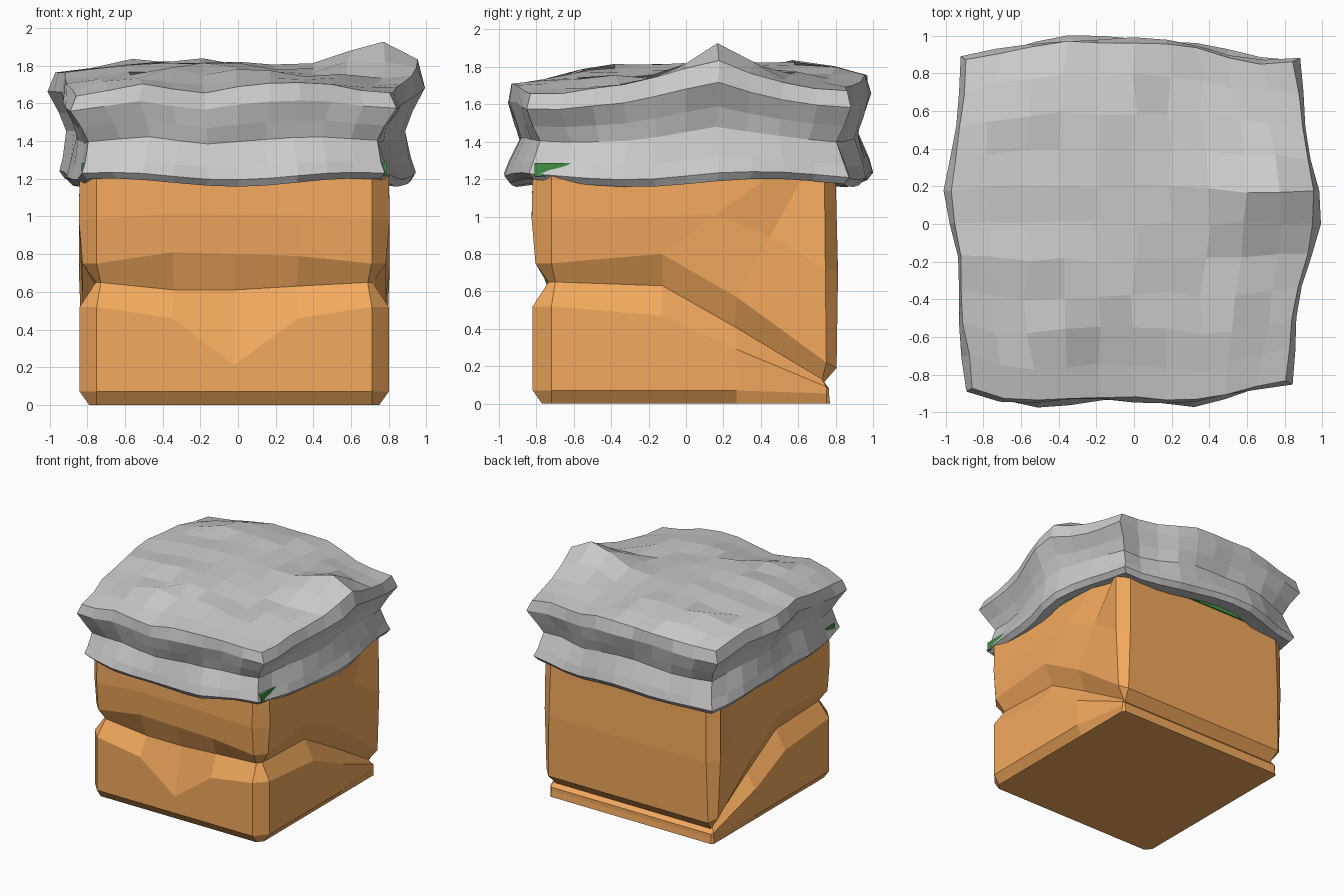
import bpy, bmesh, math, random
from mathutils import Vector

if "Cube" in bpy.data.objects:
    bpy.data.objects.remove(bpy.data.objects["Cube"])
random.seed(4)


def finish(name, bm, color=None):
    bmesh.ops.recalc_face_normals(bm, faces=bm.faces)
    me = bpy.data.meshes.new(name)
    bm.to_mesh(me)
    bm.free()
    ob = bpy.data.objects.new(name, me)
    bpy.context.collection.objects.link(ob)
    if color:
        mat = bpy.data.materials.new(name + "_colour")
        mat.diffuse_color = color
        mat.use_nodes = True
        mat.node_tree.nodes["Principled BSDF"].inputs["Base Color"].default_value = mat.diffuse_color
        me.materials.append(mat)
    return ob


def bridge(bm, a, b):
    n = len(a)
    for i in range(n):
        j = (i + 1) % n
        bm.faces.new((a[i], a[j], b[j], b[i]))


def lerp(table, x):
    for (x0, y0), (x1, y1) in zip(table, table[1:]):
        if x <= x1:
            return y0 + (y1 - y0) * max(0, (x - x0) / (x1 - x0))
    return table[-1][1]


# Earth block: columns around the sides, each crossed by a V-shaped crack
# column = (position, lower lip z, crack z, upper lip z, position at top, top inset)
front = [(-.73, .52, .65, .75, -.73, 0), (-.33, .46, .61, .81, -.33, 0),
         (0, .21, .61, .80, 0, 0), (.34, .46, .63, .79, .34, 0),
         (.73, .52, .65, .75, .73, 0)]
right = [(-.72, .52, .65, .75, -.72, 0), (-.13, .47, .63, .80, .45, 0),
         (.27, .29, .41, .57, .63, .05), (.75, .09, .13, .22, .74, 0)]
back = [(s, .08, .11, .19, s * .97, .02) for s in (-.75, -.25, .3, .75)]
left = [(-s, a, b, c, -t, d) for s, a, b, c, t, d in reversed(right)]
sides = [((0, -1), (1, 0), front), ((1, 0), (0, 1), right),
         ((0, 1), (-1, 0), back), ((-1, 0), (0, -1), left)]
bm = bmesh.new()
rings = [[] for _ in range(7)]
for n, t, cols in sides:
    n, t = Vector(n), Vector(t)
    for s, low, crack, up, top, inset in cols:
        mid = (up + 1.22) / 2
        foot = .055 if low < .1 else 0      # the back foot is set in
        rows = [(s, .05, 0), (s, foot, min(.07, low * .6)), (s, foot, low),
                (s * .97, .085, crack), (s, .015, up),
                ((s + top) / 2, inset * .6 - .005, mid), (top, inset, 1.22)]
        for ring, (pos, d, z) in zip(rings, rows):
            p = n * (.82 - d) + t * pos
            ring.append(bm.verts.new((p.x - .02, p.y, z)))
for a, b in zip(rings, rings[1:]):
    bridge(bm, a, b)
bm.faces.new(rings[0])
bm.faces.new(rings[-1])
finish("earth_block", bm, (.9, .4, .11, 1))

# Grass layer under the snow
bm = bmesh.new()
bmesh.ops.create_cube(bm, size=1)
for v in bm.verts:
    v.co = Vector((v.co.x * 1.62 - .02, v.co.y * 1.62, 1.25 + v.co.z * .07))
finish("grass_layer", bm, (.05, .28, .06, 1))

# Snow cap: lumpy top grid with rolled sides
N = 10
knots = (-1, -.6, -.2, .2, .6, 1)
heights = [(1.64, 1.70, 1.66, 1.71, 1.70, 1.65), (1.70, 1.77, 1.77, 1.77, 1.74, 1.68),
           (1.77, 1.79, 1.82, 1.77, 1.74, 1.74), (1.77, 1.79, 1.85, 1.79, 1.77, 1.79),
           (1.76, 1.82, 1.83, 1.78, 1.74, 1.71), (1.70, 1.74, 1.76, 1.75, 1.70, 1.67)]
edge_right = [(-1, .83), (-.5, .88), (0, .98), (.2, .98), (.5, .93), (1, .87)]
edge_left = [(-1, .88), (-.5, .94), (-.2, .94), (.2, 1.0), (1, .91)]
edge_front = [(-1, .89), (-.7, .97), (-.2, .94), (.4, .96), (1, .85)]
edge_back = [(-1, .89), (-.5, .99), (.1, .99), (.5, .95), (.7, .88), (1, .88)]


def cap_xy(u, v, kx=0, ky=0):
    rx = lerp(edge_right if u > 0 else edge_left, v) + kx
    ry = lerp(edge_front if v < 0 else edge_back, u) + ky
    return u * rx, v * ry


def cap_z(u, v):
    z = lerp([(a, lerp(list(zip(knots, r)), u)) for a, r in zip(knots, heights)], v)
    return z + .14 * math.exp(-((u - .75) ** 2 + (v - .18) ** 2) / .06)


bm = bmesh.new()
grid = []
for j in range(N + 1):
    row = []
    for i in range(N + 1):
        u, v = 2 * i / N - 1, 2 * j / N - 1
        inner = abs(u) < .95 and abs(v) < .95
        k = 0 if inner else -.025
        x, y = cap_xy(u, v, k, k)
        r = .02 if inner else .008
        row.append(bm.verts.new((x + random.uniform(-r, r), y + random.uniform(-r, r),
                                 cap_z(u, v) + random.uniform(-r, r))))
    grid.append(row)
for j in range(N):
    for i in range(N):
        bm.faces.new((grid[j][i], grid[j][i + 1], grid[j + 1][i + 1], grid[j + 1][i]))
loop = ([(i, 0) for i in range(N)] + [(N, j) for j in range(N)]
        + [(i, N) for i in range(N, 0, -1)] + [(0, j) for j in range(N, 0, -1)])
prev = [grid[j][i] for i, j in loop]
# (height share from lip to hem, offset in x, offset in y)
for share, kx, ky in ((.18, 0, -.01), (.38, -.06, -.04), (.55, -.09, -.07),
                      (.8, -.06, -.02), (.93, -.04, 0), (1, -.07, -.03), (.97, -.16, -.15)):
    ring = []
    for m, (i, j) in enumerate(loop):
        u, v = 2 * i / N - 1, 2 * j / N - 1
        hem = 1.18 + .022 * math.sin(m * .75 + 1)
        top = grid[j][i].co.z
        w = .012 * math.sin(m * 1.3 + share * 5)
        x, y = cap_xy(u, v, kx + w, ky + w)
        ring.append(bm.verts.new((x, y, top + (hem - top) * share)))
    bridge(bm, prev, ring)
    prev = ring
finish("snow_cap", bm)
